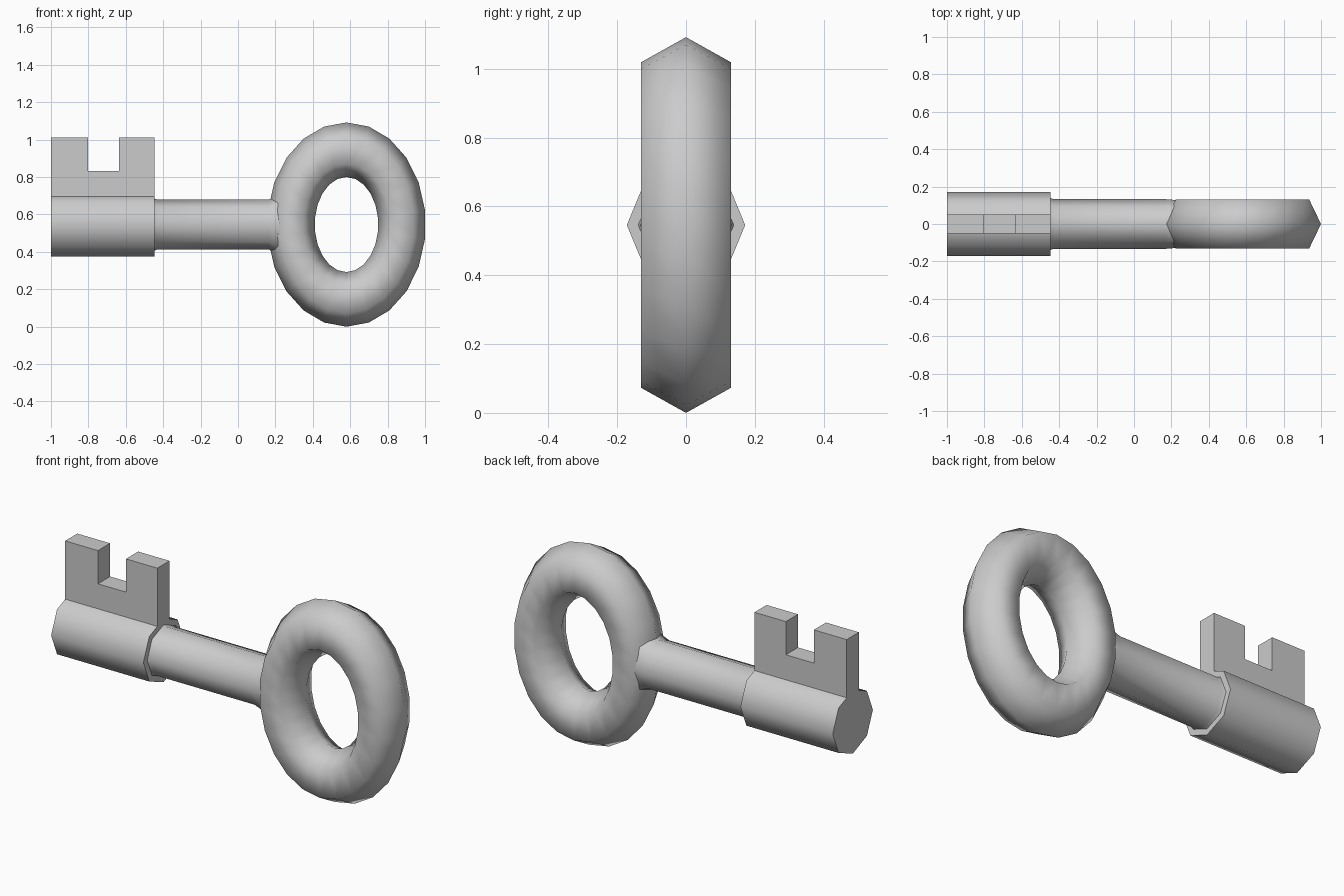
import bpy, bmesh
from math import sin, cos, pi, radians

if "Cube" in bpy.data.objects:
    bpy.data.objects.remove(bpy.data.objects["Cube"])

ZC = 0.546  # height of the key's axis


def finish(name, bm, angle=None):
    bmesh.ops.recalc_face_normals(bm, faces=bm.faces)
    mesh = bpy.data.meshes.new(name)
    bm.to_mesh(mesh)
    bm.free()
    ob = bpy.data.objects.new(name, mesh)
    bpy.context.collection.objects.link(ob)
    if angle:
        bpy.ops.object.select_all(action='DESELECT')
        ob.select_set(True)
        bpy.context.view_layer.objects.active = ob
        bpy.ops.object.shade_smooth_by_angle(angle=radians(angle))
    return ob


def bridge(bm, a, b):
    n = len(a)
    for i in range(n):
        j = (i + 1) % n
        bm.faces.new((a[i], a[j], b[j], b[i]))


def lathe_x(name, stations, caps, sides=8):
    """Octagonal rod along x; stations are (x, y radius, z radius)."""
    bm = bmesh.new()
    loops = [[bm.verts.new((x, ry * cos(2 * pi * i / sides), ZC + rz * sin(2 * pi * i / sides)))
              for i in range(sides)] for x, ry, rz in stations]
    for a, b in zip(loops, loops[1:]):
        bridge(bm, a, b)
    if caps:
        bm.faces.new(loops[0])
        bm.faces.new(loops[-1])
    return finish(name, bm, 50)


# Oval bow ring with a hexagonal cross-section
bm = bmesh.new()
SEG, TUBE = 22, 6
loops = []
for i in range(SEG):
    t = 2 * pi * i / SEG
    loop = []
    for k in range(TUBE):
        p = 2 * pi * k / TUBE
        loop.append(bm.verts.new((0.58 + (0.297 + 0.127 * cos(p)) * sin(t),
                                  0.151 * sin(p),
                                  ZC + (0.40 + 0.146 * cos(p)) * cos(t))))
    loops.append(loop)
for i in range(SEG):
    bridge(bm, loops[i], loops[(i + 1) % SEG])
finish("bow_ring", bm, 75)

# Shaft, flaring slightly into the ring
lathe_x("shaft", [(-0.45, 0.14, 0.14), (-0.43, 0.133, 0.133), (0.165, 0.133, 0.133),
                  (0.225, 0.128, 0.17)], False)

# Thicker barrel at the tip
lathe_x("barrel", [(-1.0, 0.172, 0.172), (-0.447, 0.172, 0.172)], True)

# Notched bit standing on the barrel
bm = bmesh.new()
profile = [(-1.0, 0.66), (-0.447, 0.66), (-0.447, 1.012), (-0.635, 1.012),
           (-0.635, 0.832), (-0.803, 0.832), (-0.803, 1.012), (-1.0, 1.012)]
front, back = [[bm.verts.new((x, y, z)) for x, z in profile] for y in (-0.052, 0.052)]
bm.faces.new(front)
bm.faces.new(back)
bridge(bm, front, back)
finish("bit", bm)
